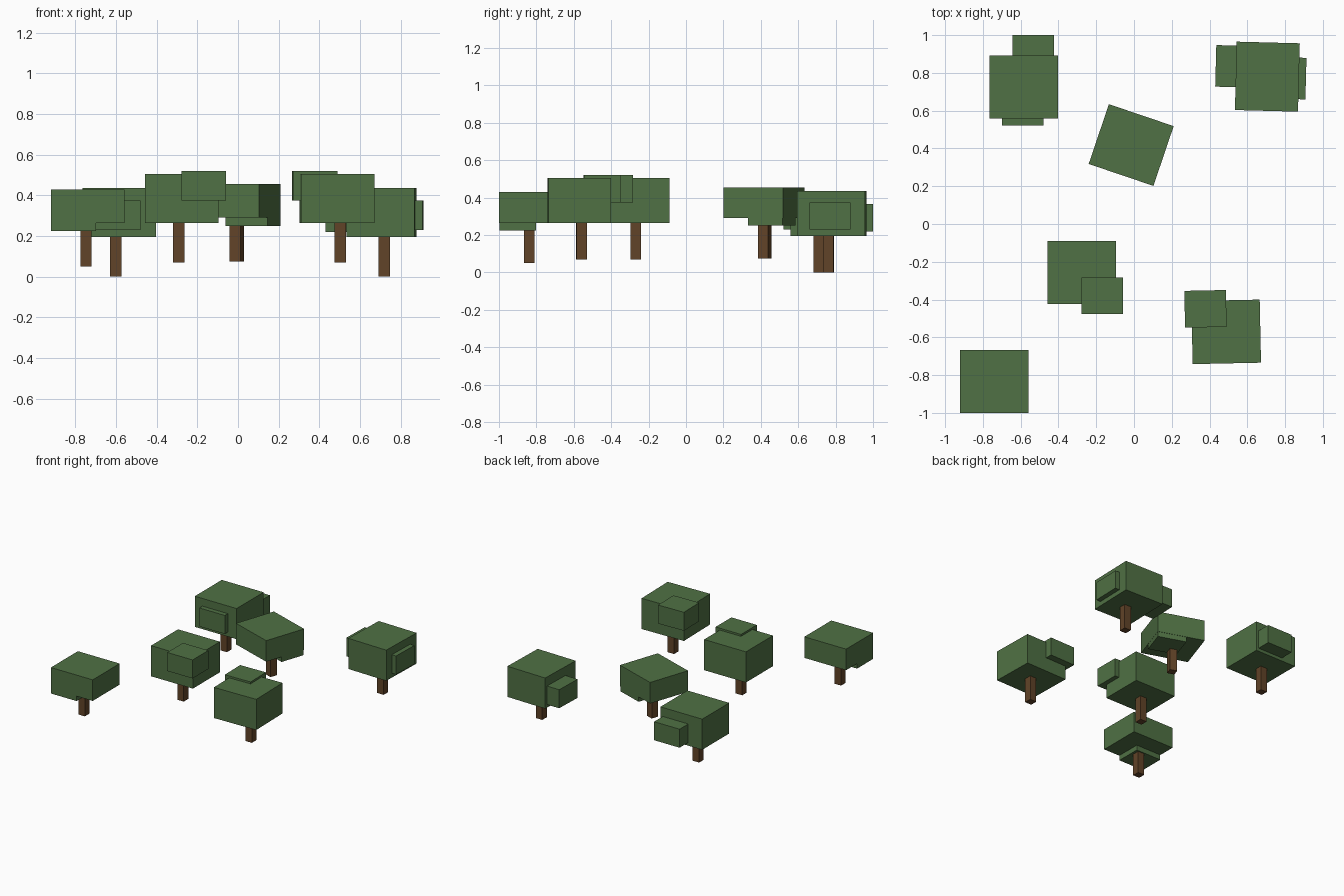
import bpy
from math import radians
from mathutils import Matrix, Vector

if "Cube" in bpy.data.objects:
    bpy.data.objects.remove(bpy.data.objects["Cube"])


def material(name, color):
    m = bpy.data.materials.new(name)
    m.diffuse_color = (*color, 1)
    m.use_nodes = True
    m.node_tree.nodes["Principled BSDF"].inputs["Base Color"].default_value = m.diffuse_color
    return m


LEAF = material("leaf_green", (0.08, 0.165, 0.058))
BARK = material("bark_brown", (0.12, 0.057, 0.021))


def box(name, frame, center, size, mat):
    """Box placed in a tree's local frame."""
    bpy.ops.mesh.primitive_cube_add(size=1)
    ob = bpy.context.object
    ob.name = name
    ob.data.transform(Matrix.Translation(Vector(center)) @ Matrix.Diagonal((*size, 1)))
    ob.matrix_world = frame
    ob.data.materials.append(mat)


# Tree kinds, relative to crown centre and trunk base:
# trunk offset, crown (bottom, top), leaf clumps (x, y, bottom z)
CLUMP = (0.22, 0.195, 0.145)
KINDS = {
    "side_clumps": ((-0.018, -0.015), (0.195, 0.435),
                    [(-0.005, -0.107, 0.23), (0.05, 0.177, 0.22)]),
    "top_clump": ((-0.015, -0.012), (0.195, 0.435), [(0.107, -0.124, 0.305)]),
    "low_clump": ((-0.008, -0.006), (0.215, 0.38), [(-0.07, -0.067, 0.175)]),
}

# Trees: name, kind, crown centre x, y, trunk base z, turn in degrees
TREES = [
    ("back_left", "side_clumps", -0.584, 0.725, 0.0, 0),
    ("back_right", "side_clumps", 0.706, 0.78, 0.0, 88.5),
    ("centre_back", "low_clump", -0.015, 0.418, 0.075, 161.3),
    ("centre_front", "top_clump", -0.276, -0.256, 0.07, 0),
    ("front_right", "top_clump", 0.488, -0.571, 0.07, 181.2),
    ("front_left", "low_clump", -0.74, -0.833, 0.05, 0),
]

for name, kind, x, y, z, turn in TREES:
    frame = Matrix.Translation((x, y, z)) @ Matrix.Rotation(radians(turn), 4, "Z")
    (tx, ty), (low, high), clumps = KINDS[kind]
    # Trunk
    h = low + 0.03
    box(name + "_trunk", frame, (tx, ty, h / 2), (0.056, 0.056, h), BARK)
    # Main crown
    box(name + "_crown", frame, (0, 0, (low + high) / 2), (0.362, 0.334, high - low), LEAF)
    # Smaller leaf clumps
    for cx, cy, cz in clumps:
        box(name + "_leaf_clump", frame, (cx, cy, cz + CLUMP[2] / 2), CLUMP, LEAF)
